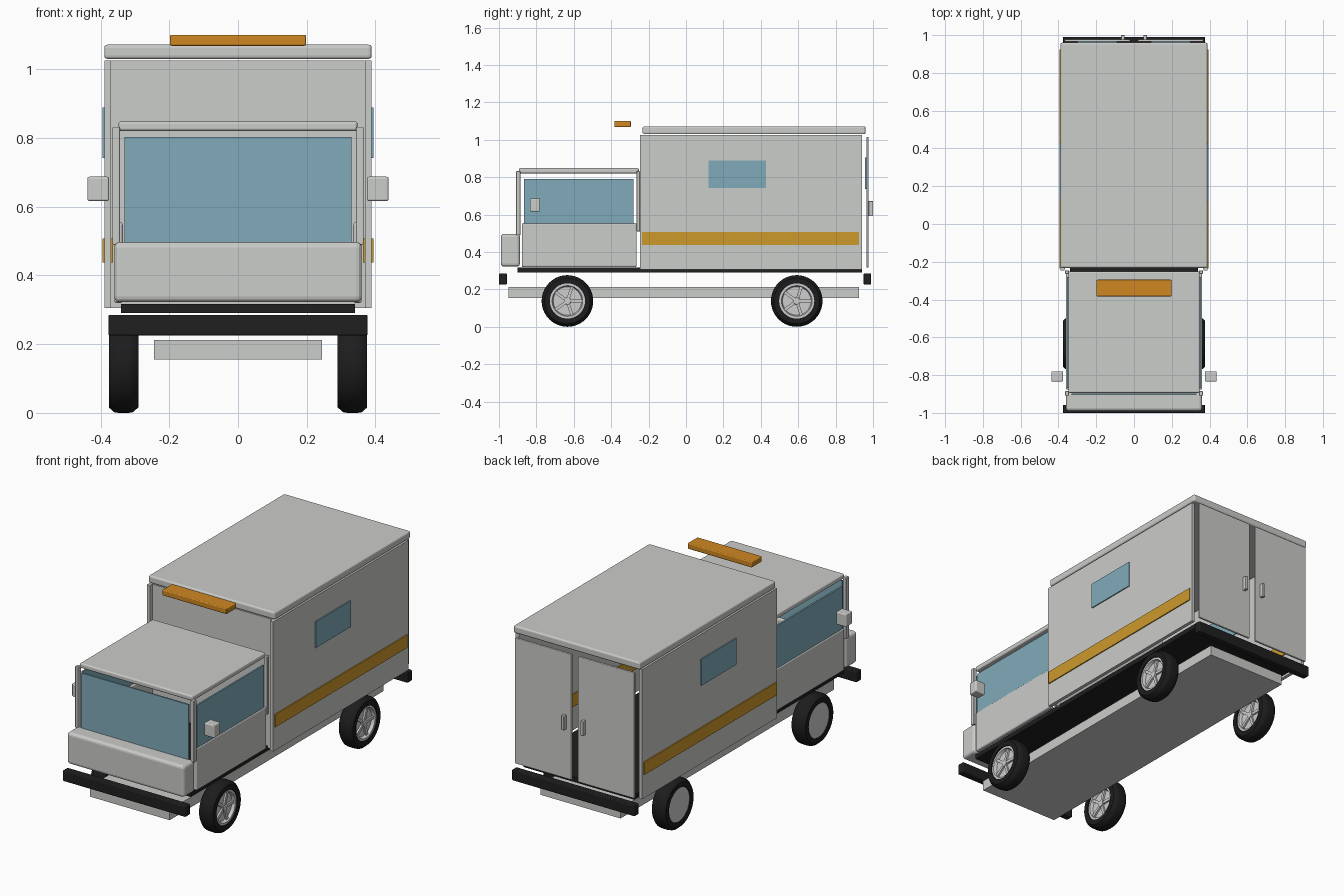
import bpy, bmesh, math
from mathutils import Matrix, Vector

if "Cube" in bpy.data.objects:
    bpy.data.objects.remove(bpy.data.objects["Cube"])


def mat(name, r, g, b):
    m = bpy.data.materials.new(name)
    m.diffuse_color = (r, g, b, 1)
    m.use_nodes = True
    m.node_tree.nodes["Principled BSDF"].inputs["Base Color"].default_value = m.diffuse_color
    return m


BODY = mat("body_grey", 0.60, 0.61, 0.59)
GLASS = mat("window_blue", 0.22, 0.41, 0.49)
STRIPE = mat("stripe_amber", 0.61, 0.32, 0.025)
LAMP = mat("lamp_orange", 0.62, 0.245, 0.016)
BLACK = mat("trim_black", 0.014, 0.014, 0.014)
TYRE = mat("tyre_black", 0.012, 0.012, 0.013)
RIM = mat("rim_silver", 0.61, 0.61, 0.61)


def finish(bm, name, material):
    bmesh.ops.recalc_face_normals(bm, faces=bm.faces)
    me = bpy.data.meshes.new(name)
    bm.to_mesh(me)
    bm.free()
    ob = bpy.data.objects.new(name, me)
    bpy.context.collection.objects.link(ob)
    me.materials.append(material)
    return ob


def box(name, x, y, z, material, bevel=0.0):
    """Box from (min, max) ranges, with optional rounded edges."""
    bm = bmesh.new()
    bmesh.ops.create_cube(bm, size=1)
    for v in bm.verts:
        v.co = Vector([(r[0] + r[1]) / 2 + c * (r[1] - r[0])
                       for c, r in zip(v.co, (x, y, z))])
    ob = finish(bm, name, material)
    if bevel:
        mod = ob.modifiers.new("Bevel", "BEVEL")
        mod.width = bevel
        mod.segments = 3
    return ob


def pair(name, x, y, z, material, bevel=0.0):
    """Right-hand box and its left-hand mirror."""
    box("right_" + name, x, y, z, material, bevel)
    box("left_" + name, (-x[1], -x[0]), y, z, material, bevel)


def lathe(name, profile, loc, material, steps=40):
    """Closed (x, radius) profile spun around the x axis."""
    bm = bmesh.new()
    vs = [bm.verts.new((px, 0, r)) for px, r in profile]
    es = [bm.edges.new((vs[i], vs[(i + 1) % len(vs)])) for i in range(len(vs))]
    bmesh.ops.spin(bm, geom=vs + es, cent=(0, 0, 0), axis=(1, 0, 0),
                   angle=math.tau, steps=steps, use_duplicate=False)
    bmesh.ops.remove_doubles(bm, verts=bm.verts, dist=1e-5)
    ob = finish(bm, name, material)
    ob.location = loc
    smooth.append(ob)


smooth = []

# Chassis, floor and bumpers
box("chassis", (-0.245, 0.245), (-0.95, 0.925), (0.155, 0.212), BODY)
box("floor", (-0.34, 0.34), (-0.9, 0.94), (0.29, 0.317), BLACK)
box("front_bumper", (-0.377, 0.377), (-1.0, -0.958), (0.225, 0.285), BLACK, 0.005)
box("rear_bumper", (-0.377, 0.377), (0.95, 0.99), (0.225, 0.285), BLACK, 0.005)

# Rear box: side walls, front wall and roof around an empty inside
pair("box_wall", (0.369, 0.388), (-0.245, 0.94), (0.305, 1.025), BODY)
box("box_front_wall", (-0.37, 0.37), (-0.225, -0.207), (0.305, 1.025), BODY)
box("box_roof", (-0.389, 0.389), (-0.232, 0.96), (1.03, 1.071), BODY, 0.009)

# Stripes and box windows, on both faces of each wall
for side, x in (("outer", (0.387, 0.394)), ("inner", (0.364, 0.370))):
    pair(side + "_stripe", x, (-0.235, 0.925), (0.437, 0.508), STRIPE)
    pair(side + "_box_window", x, (0.12, 0.427), (0.742, 0.888), GLASS)

# Rear doors with windows on the inside and handles
pair("rear_door", (0.02, 0.367), (0.965, 0.977), (0.317, 1.015), BODY, 0.003)
pair("rear_door_window", (0.09, 0.30), (0.957, 0.9655), (0.737, 0.905), GLASS)
pair("door_handle", (0.05, 0.068), (0.976, 1.0), (0.592, 0.672), BODY, 0.003)

# Cab
box("cab_roof", (-0.348, 0.348), (-0.894, -0.252), (0.82, 0.848), BODY, 0.008)
box("cab_nose", (-0.36, 0.36), (-0.99, -0.888), (0.322, 0.497), BODY, 0.016)
box("windscreen", (-0.33, 0.33), (-0.906, -0.897), (0.45, 0.802), GLASS)
pair("cab_door", (0.335, 0.36), (-0.877, -0.264), (0.32, 0.554), BODY, 0.007)
pair("cab_window", (0.346, 0.355), (-0.867, -0.28), (0.54, 0.79), GLASS)
pair("front_pillar", (0.344, 0.365), (-0.909, -0.885), (0.49, 0.832), BODY, 0.003)
pair("rear_pillar", (0.344, 0.365), (-0.264, -0.246), (0.51, 0.832), BODY, 0.003)
pair("side_mirror", (0.375, 0.438), (-0.834, -0.78), (0.616, 0.687), BODY, 0.006)

# Roof light bar
box("light_bar", (-0.198, 0.198), (-0.383, -0.295), (1.068, 1.1), LAMP, 0.005)

# Wheels: every one has its spokes facing +x
R, W = 0.138, 0.043
tyre = [(-W, 0.094), (-W, R - 0.016), (-W + 0.016, R - 0.002), (-0.015, R),
        (0.015, R), (W - 0.016, R - 0.002), (W, R - 0.016), (W, 0.094)]
rim = [(-0.037, 0.0), (-0.037, 0.0945), (0.037, 0.0945), (0.037, 0.082),
       (0.020, 0.076), (0.020, 0.0)]
hub = [(0.018, 0.0), (0.018, 0.02), (0.033, 0.018), (0.033, 0.0)]
for side, x in (("right", 0.333), ("left", -0.333)):
    for end, y in (("front", -0.634), ("rear", 0.592)):
        tag, loc = f"{side}_{end}_", (x, y, R)
        lathe(tag + "tyre", tyre, loc, TYRE)
        lathe(tag + "rim", rim, loc, RIM)
        lathe(tag + "hub", hub, loc, RIM, 20)
        bm = bmesh.new()
        for k in range(5):
            m = (Matrix.Rotation(k * math.tau / 5, 4, "X")
                 @ Matrix.Translation((0.024, 0.047, 0))
                 @ Matrix.Diagonal((0.012, 0.072, 0.016, 1)))
            bmesh.ops.create_cube(bm, size=1, matrix=m)
        finish(bm, tag + "spokes", RIM).location = loc

# Smooth shading on the round parts only
bpy.ops.object.select_all(action="DESELECT")
for ob in smooth:
    ob.select_set(True)
bpy.context.view_layer.objects.active = smooth[0]
bpy.ops.object.shade_smooth_by_angle(angle=math.radians(35))
